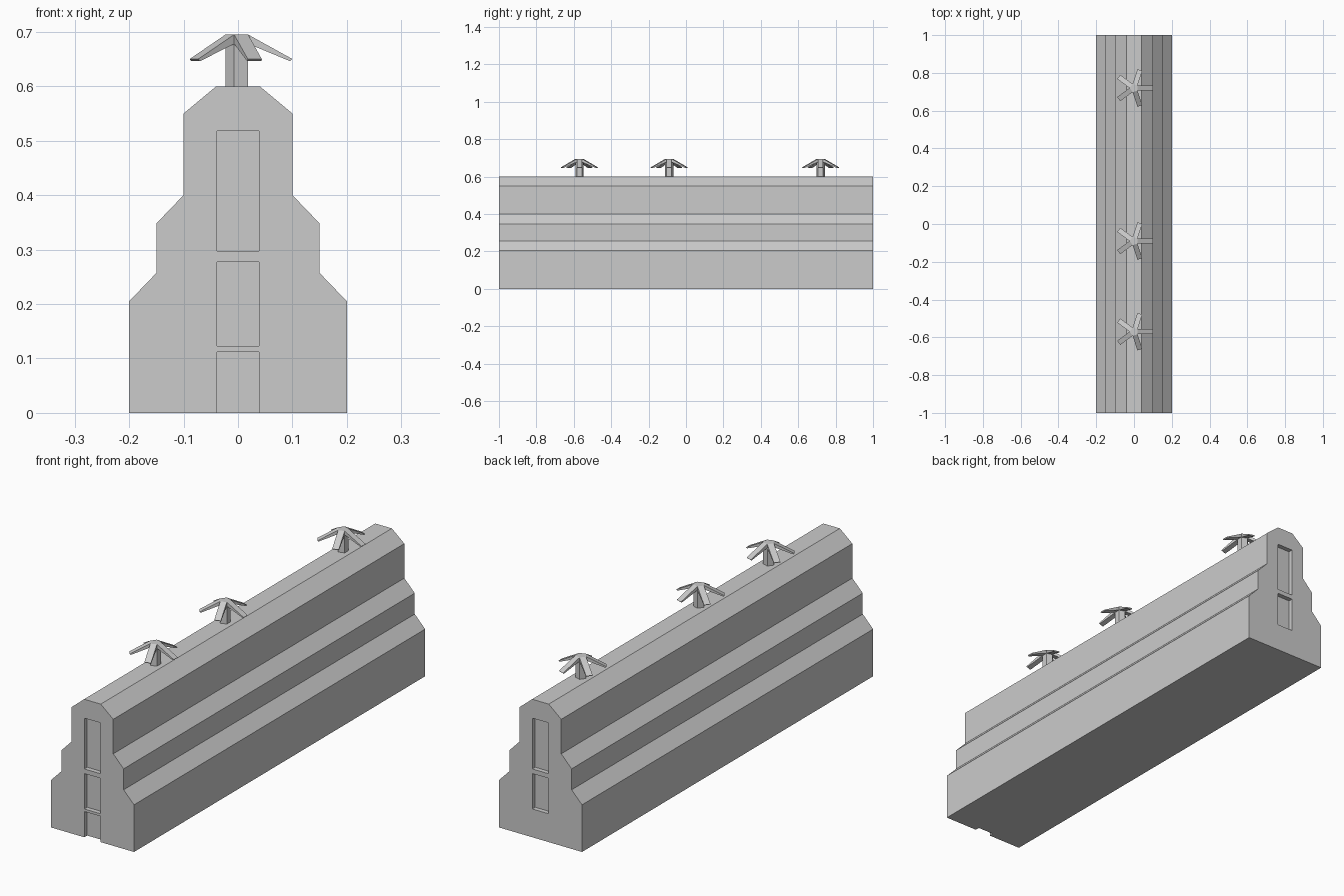
import bpy, bmesh, math
from mathutils import Matrix

if "Cube" in bpy.data.objects:
    bpy.data.objects.remove(bpy.data.objects["Cube"])


def make_object(name, bm):
    bmesh.ops.recalc_face_normals(bm, faces=bm.faces)
    mesh = bpy.data.meshes.new(name)
    bm.to_mesh(mesh)
    bm.free()
    obj = bpy.data.objects.new(name, mesh)
    bpy.context.collection.objects.link(obj)
    return obj


def add_prism(bm, points, offset):
    """Extrude a polygon of 3D points along an offset vector."""
    face = bm.faces.new([bm.verts.new(p) for p in points])
    ext = bmesh.ops.extrude_face_region(bm, geom=[face])
    verts = [g for g in ext["geom"] if isinstance(g, bmesh.types.BMVert)]
    bmesh.ops.translate(bm, verts=verts, vec=offset)


# stepped building body: half profile mirrored, extruded along y
half = [(0.2, 0), (0.2, 0.205), (0.15, 0.257), (0.15, 0.348),
        (0.1, 0.4), (0.1, 0.55), (0.04, 0.6)]
outline = half + [(-x, z) for x, z in reversed(half)]
bm = bmesh.new()
add_prism(bm, [(x, -1, z) for x, z in outline], (0, 2, 0))
body = make_object("building", bm)

# recess cutters: windows on both ends, doorway only on the front
DEPTH = 0.02
windows = [(0.123, 0.277), (0.297, 0.518)]
recesses = [(-1, z) for z in windows + [(-0.05, 0.112)]] + [(1, z) for z in windows]
bm = bmesh.new()
for y, (z0, z1) in recesses:
    bmesh.ops.create_cube(bm, size=1, matrix=Matrix.Translation((0, y, (z0 + z1) / 2))
                          @ Matrix.Diagonal((0.078, DEPTH * 2, z1 - z0, 1)))
cutter = make_object("recess_cutter", bm)
cutter.hide_render = True

mod = body.modifiers.new("recesses", "BOOLEAN")
mod.operation = "DIFFERENCE"
mod.solver = "EXACT"
mod.object = cutter
bpy.context.view_layer.objects.active = body
bpy.ops.object.modifier_apply(modifier=mod.name)
bpy.data.objects.remove(cutter)

# rooftop palms: five-sided trunk with a wedge leaf drooping from each side
R, TOP, TIP, LEAF = 0.023, 0.695, 0.648, 0.1
inner = R * math.cos(math.pi / 5)
width = 2 * R * math.sin(math.pi / 5)
for i, y in enumerate((-0.57, -0.09, 0.72)):
    bm = bmesh.new()
    corners = [math.radians(36 + 72 * k) for k in range(5)]
    add_prism(bm, [(R * math.cos(a), R * math.sin(a), 0.6) for a in corners],
              (0, 0, TOP - 0.6))
    for k in range(5):
        start = len(bm.verts)
        add_prism(bm, [(inner, -width / 2, TOP), (LEAF, -width / 2, TIP + 0.002),
                       (LEAF - 0.004, -width / 2, TIP - 0.002),
                       (inner, -width / 2, TOP - 0.017)], (0, width, 0))
        bm.verts.ensure_lookup_table()
        bmesh.ops.rotate(bm, verts=bm.verts[start:], cent=(0, 0, 0),
                         matrix=Matrix.Rotation(math.radians(72 * k), 3, "Z"))
    palm = make_object(f"palm_{i + 1}", bm)
    palm.location.y = y
